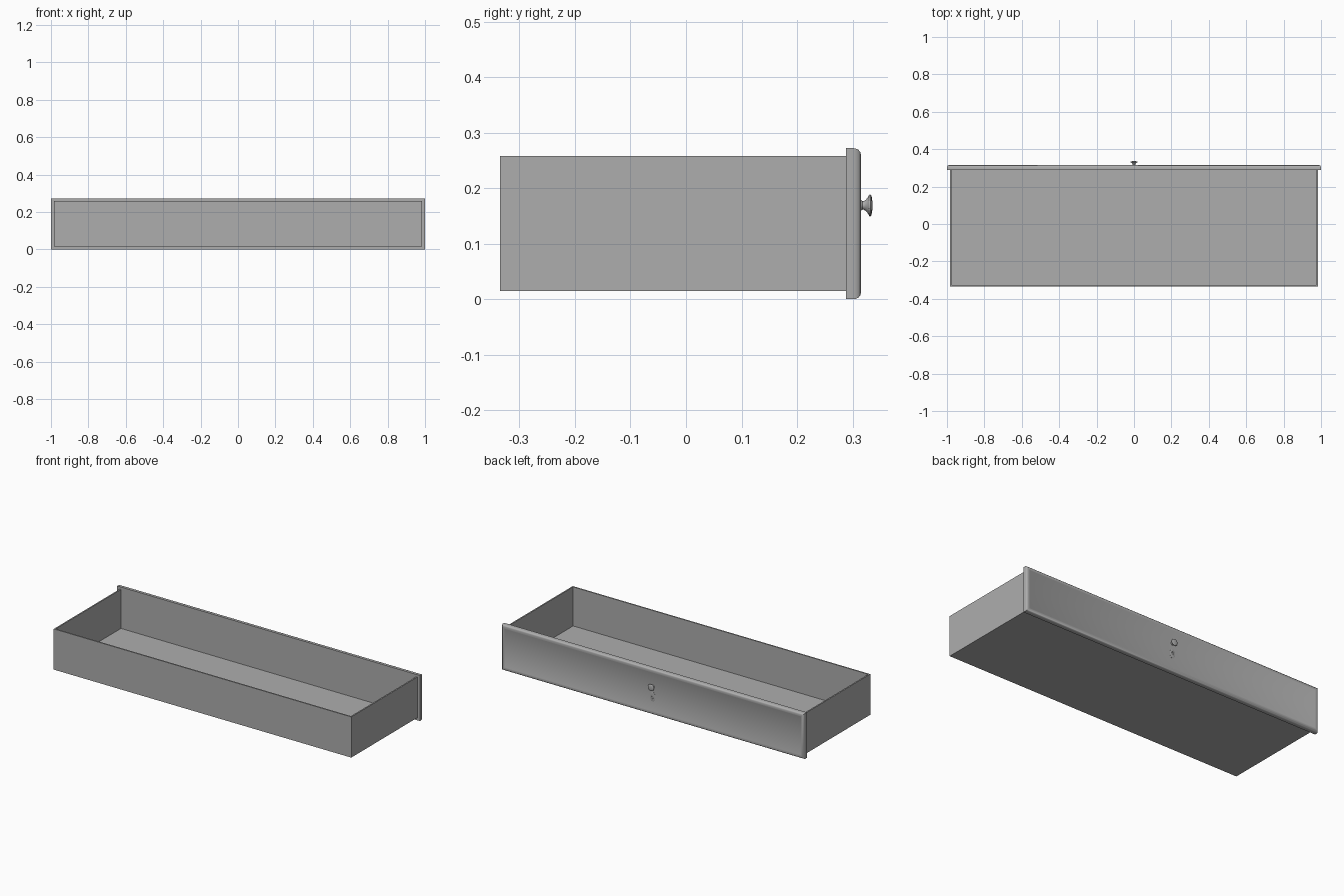
import bpy, bmesh, math
from mathutils import Vector

if "Cube" in bpy.data.objects:
    bpy.data.objects.remove(bpy.data.objects["Cube"])

grey = bpy.data.materials.new("dark_grey")
grey.diffuse_color = (0.42, 0.42, 0.42, 1)
grey.use_nodes = True
grey.node_tree.nodes["Principled BSDF"].inputs["Base Color"].default_value = grey.diffuse_color


def finish(name, bm, smooth=None):
    bmesh.ops.recalc_face_normals(bm, faces=bm.faces)
    me = bpy.data.meshes.new(name)
    bm.to_mesh(me)
    bm.free()
    me.materials.append(grey)
    ob = bpy.data.objects.new(name, me)
    bpy.context.collection.objects.link(ob)
    if smooth:
        bpy.ops.object.select_all(action='DESELECT')
        ob.select_set(True)
        bpy.context.view_layer.objects.active = ob
        bpy.ops.object.shade_smooth_by_angle(angle=math.radians(smooth))
    return ob


def box(name, lo, hi):
    bm = bmesh.new()
    bmesh.ops.create_cube(bm, size=1)
    lo, hi = Vector(lo), Vector(hi)
    for v in bm.verts:
        v.co = (lo + hi) / 2 + v.co * (hi - lo)
    return finish(name, bm)


def loft(name, rings, smooth=35):
    """Join equal-length point rings with quads and cap both ends."""
    bm = bmesh.new()
    loops = [[bm.verts.new(p) for p in r] for r in rings]
    n = len(loops[0])
    for a, b in zip(loops, loops[1:]):
        for i in range(n):
            j = (i + 1) % n
            bm.faces.new((a[i], a[j], b[j], b[i]))
    bm.faces.new(loops[0])
    bm.faces.new(loops[-1])
    return finish(name, bm, smooth)


# Open drawer box, closed at one end by the face panel
X, Y0, Y1, Z0, Z1, T = 0.983, -0.335, 0.289, 0.015, 0.258, 0.008
for name, s in (("left_side", -1), ("right_side", 1)):
    a, b = sorted((s * X, s * (X - T)))
    box(name, (a, Y0, Z0), (b, Y1, Z1))
box("far_wall", (-X + T, Y0, Z0), (X - T, Y0 + T, Z1))
box("floor", (-X + T, Y0 + T, Z0), (X - T, Y1, Z0 + 0.01))

# Face panel with rounded border and very slightly recessed field: (inset, y)
ZC = 0.136
profile = [(0, 0.288), (0, 0.303), (0.001, 0.307), (0.003, 0.311),
           (0.007, 0.314), (0.011, 0.315), (0.019, 0.315), (0.021, 0.314)]
loft("face_panel", [[(sx * (1 - d), y, ZC + sz * (ZC - d))
                     for sx, sz in ((-1, -1), (1, -1), (1, 1), (-1, 1))]
                    for d, y in profile])

# Turned knob: (radius, y)
knob = [(0.011, 0.313), (0.010, 0.315), (0.0075, 0.318), (0.0075, 0.320),
        (0.010, 0.324), (0.015, 0.328), (0.019, 0.330), (0.020, 0.332),
        (0.018, 0.334), (0.012, 0.3353), (0.005, 0.336)]
N = 24
loft("knob", [[(r * math.cos(2 * math.pi * i / N), y,
                0.169 + r * math.sin(2 * math.pi * i / N)) for i in range(N)]
              for r, y in knob])

# Thin oval keyhole plate with a sunken centre: (width, height, y)
plate = [(0.018, 0.028, 0.3135), (0.018, 0.028, 0.3145),
         (0.016, 0.026, 0.315), (0.006, 0.012, 0.315), (0.005, 0.011, 0.3143)]
loft("keyhole_plate", [[(w * math.cos(2 * math.pi * i / N), y,
                         0.108 + h * math.sin(2 * math.pi * i / N))
                        for i in range(N)] for w, h, y in plate])
